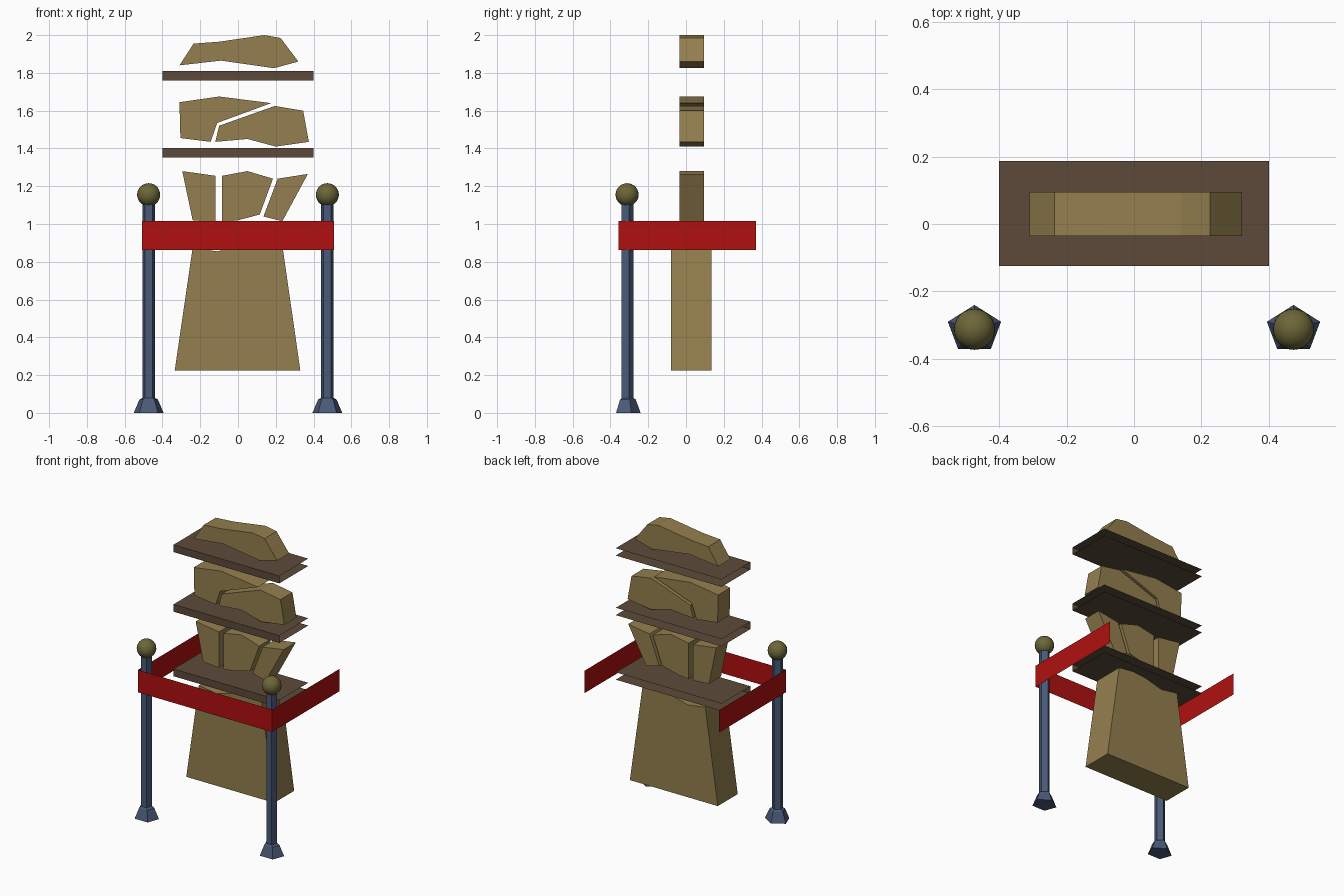
import bpy, bmesh, math

if "Cube" in bpy.data.objects:
    bpy.data.objects.remove(bpy.data.objects["Cube"])


def material(name, hex_rgb):
    def lin(c):
        c /= 255
        return c / 12.92 if c <= 0.04045 else ((c + 0.055) / 1.055) ** 2.4
    m = bpy.data.materials.new(name)
    m.diffuse_color = [lin(c) for c in hex_rgb] + [1]
    m.use_nodes = True
    m.node_tree.nodes["Principled BSDF"].inputs["Base Color"].default_value = m.diffuse_color
    return m


STONE = material("sandstone", (148, 127, 78))
SHELF = material("dark brown shelf", (92, 74, 58))
RED = material("red ribbon", (176, 16, 16))
STEEL = material("blue steel", (74, 90, 120))
BRASS = material("aged brass", (108, 102, 56))


def finish(name, bm, mat):
    me = bpy.data.meshes.new(name)
    bm.to_mesh(me)
    bm.free()
    me.materials.append(mat)
    ob = bpy.data.objects.new(name, me)
    bpy.context.collection.objects.link(ob)
    return ob


def stone(name, outline, y0=-0.035, y1=0.095):
    """Extrude a front (x, z) outline from y0 to y1."""
    bm = bmesh.new()
    face = bm.faces.new([bm.verts.new((x, y0, z)) for x, z in outline])
    ext = bmesh.ops.extrude_face_region(bm, geom=[face])["geom"]
    bmesh.ops.translate(bm, vec=(0, y1 - y0, 0),
                        verts=[v for v in ext if isinstance(v, bmesh.types.BMVert)])
    bmesh.ops.recalc_face_normals(bm, faces=bm.faces)
    return finish(name, bm, STONE)


def folded_sheet(name, path, offset, mat):
    """Sweep an open path of points along an offset vector."""
    bm = bmesh.new()
    rows = [(bm.verts.new(p), bm.verts.new([a + b for a, b in zip(p, offset)]))
            for p in path]
    for (a, b), (c, d) in zip(rows, rows[1:]):
        bm.faces.new((a, c, d, b))
    return finish(name, bm, mat)


# Plinth stone
stone("plinth", [(-0.335, 0.225), (0.33, 0.225), (0.235, 0.885), (0.12, 0.9),
                 (0.02, 0.89), (-0.11, 0.855), (-0.24, 0.875)], -0.08, 0.135)

# Lower broken tier
stone("lower_stone_left", [(-0.295, 1.28), (-0.24, 1.02), (-0.12, 1.01), (-0.12, 1.255)])
stone("lower_stone_middle", [(-0.085, 1.255), (-0.085, 1.01), (0.0, 1.02),
                             (0.115, 1.05), (0.185, 1.24), (0.05, 1.28)])
stone("lower_stone_right", [(0.21, 1.24), (0.135, 1.04), (0.235, 1.015), (0.37, 1.265)])

# Middle broken tier
stone("middle_stone_left", [(-0.31, 1.645), (-0.305, 1.455), (-0.145, 1.435),
                            (-0.11, 1.535), (0.175, 1.64), (-0.1, 1.675)])
stone("middle_stone_right", [(-0.12, 1.435), (0.05, 1.45), (0.2, 1.41), (0.375, 1.435),
                             (0.345, 1.60), (0.195, 1.625), (-0.1, 1.52)])

# Cap stone
stone("cap_stone", [(-0.31, 1.84), (-0.09, 1.865), (0.19, 1.825), (0.32, 1.86),
                    (0.225, 1.985), (0.14, 2.0), (-0.1, 1.965), (-0.235, 1.955)])

# Shelves: top, front and bottom only, open at the sides and back
for i, top in enumerate((0.962, 1.81, 1.403)):
    low = top - 0.05
    folded_sheet(f"shelf_{i + 1}", [(-0.4, 0.187, low), (-0.4, -0.125, low),
                                    (-0.4, -0.125, top), (-0.4, 0.187, top)],
                 (0.8, 0, 0), SHELF)

# Ribbon barrier around the front and sides
folded_sheet("ribbon", [(-0.507, 0.37, 0.862), (-0.507, -0.357, 0.862),
                        (0.507, -0.357, 0.862), (0.507, 0.37, 0.862)],
             (0, 0, 0.153), RED)


def post(name, cx, cy):
    """Five-sided post with a flared foot; rings are (rx, ry, z)."""
    bm = bmesh.new()
    rings = []
    for rx, ry, z in ((0.083, 0.072, 0), (0.052, 0.046, 0.07),
                      (0.034, 0.035, 0.08), (0.034, 0.035, 1.12)):
        angles = [math.pi / 2 + k * math.tau / 5 for k in range(5)]
        rings.append([bm.verts.new((cx + rx * math.cos(a), cy + ry * math.sin(a), z))
                      for a in angles])
    for lo, hi in zip(rings, rings[1:]):
        for k in range(5):
            n = (k + 1) % 5
            bm.faces.new((lo[k], lo[n], hi[n], hi[k]))
    bm.faces.new(rings[0][::-1])
    bm.faces.new(rings[-1])
    finish(name, bm, STEEL)


# Posts and ball finials
for side, cx in (("left", -0.473), ("right", 0.473)):
    post(f"post_{side}", cx, -0.312)
    bpy.ops.mesh.primitive_uv_sphere_add(segments=24, ring_count=14, radius=0.061,
                                         location=(cx, -0.312, 1.155))
    ball = bpy.context.object
    ball.name = f"finial_{side}"
    ball.data.materials.append(BRASS)
    bpy.ops.object.shade_smooth()
